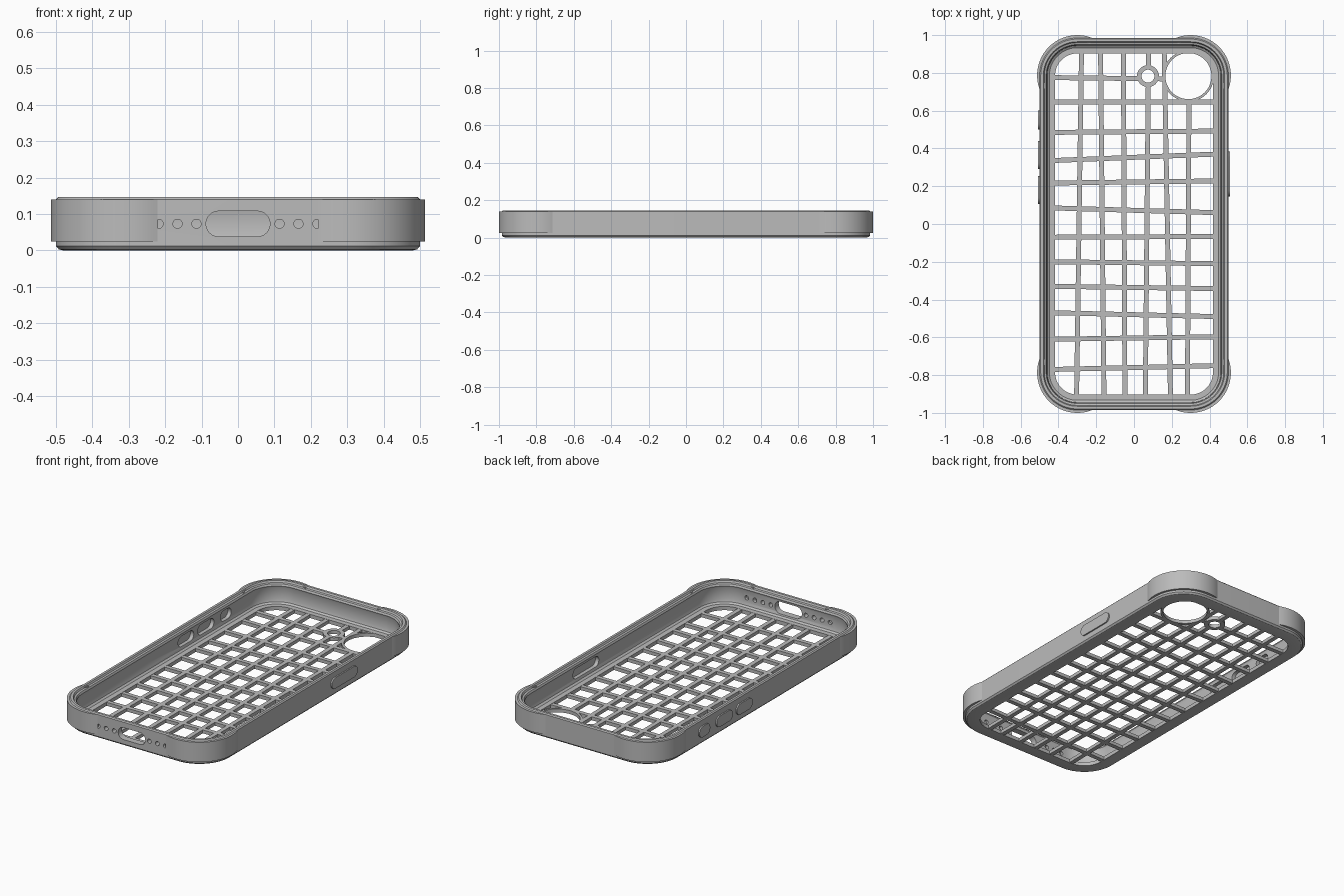
import bpy, bmesh
from math import cos, sin, pi, radians
from mathutils import Vector

cube = bpy.data.objects.get("Cube")
if cube:
    bpy.data.objects.remove(cube, do_unlink=True)

grey = bpy.data.materials.new("case_grey")
grey.use_nodes = True
COLOUR = (0.5, 0.5, 0.5, 1)
grey.diffuse_color = COLOUR
grey.node_tree.nodes["Principled BSDF"].inputs["Base Color"].default_value = COLOUR

CX, CY, R = 0.30, 0.785, 0.20      # corner centres and outer corner radius


def finish(name, bm):
    bmesh.ops.recalc_face_normals(bm, faces=bm.faces)
    mesh = bpy.data.meshes.new(name)
    bm.to_mesh(mesh)
    bm.free()
    mesh.materials.append(grey)
    ob = bpy.data.objects.new(name, mesh)
    bpy.context.collection.objects.link(ob)
    return ob


def activate(ob):
    bpy.ops.object.select_all(action='DESELECT')
    ob.select_set(True)
    bpy.context.view_layer.objects.active = ob


def smooth(ob):
    activate(ob)
    bpy.ops.object.shade_smooth_by_angle(angle=radians(25))


def cut(ob, cutter):
    cutter.hide_render = True
    mod = ob.modifiers.new("cut", 'BOOLEAN')
    mod.operation, mod.solver, mod.object = 'DIFFERENCE', 'EXACT', cutter
    mod.use_self = True
    activate(ob)
    bpy.ops.object.modifier_apply(modifier=mod.name)
    bpy.data.objects.remove(cutter, do_unlink=True)


def prism(bm, points, direction):
    d = Vector(direction)
    a = [bm.verts.new(p) for p in points]
    b = [bm.verts.new(Vector(p) + d) for p in points]
    n = len(a)
    bm.faces.new(a[::-1])
    bm.faces.new(b)
    for i in range(n):
        j = (i + 1) % n
        bm.faces.new((a[i], a[j], b[j], b[i]))


def arc(x, y, r, start, end, steps):
    return [(x + r * cos(start + (end - start) * i / steps),
             y + r * sin(start + (end - start) * i / steps)) for i in range(steps + 1)]


def disc(bm, x, y, r, z, height, steps=48):
    prism(bm, [(*p, z) for p in arc(x, y, r, 0, 2 * pi, steps)[:-1]], (0, 0, height))


def capsule(centre, z, half, r):
    """Pill outline along a horizontal axis, as (along, z) pairs."""
    run = half - r
    return (arc(centre + run, z, r, -pi / 2, pi / 2, 12)
            + arc(centre - run, z, r, pi / 2, 3 * pi / 2, 12))


# Case shell: wall and floor frame swept round a rounded rectangle
profile = [(0.02, 0), (0.008, 0.003), (0, 0.012), (0, 0.14), (0.006, 0.146),
           (0.02, 0.146), (0.025, 0.136), (0.035, 0.133), (0.04, 0.122), (0.036, 0.112),
           (0.036, 0.045), (0.041, 0.03), (0.052, 0.022), (0.082, 0.022), (0.082, 0)]
bm = bmesh.new()
rings = []
for inset, z in profile:
    outline = []
    for k, (sx, sy) in enumerate([(1, 1), (-1, 1), (-1, -1), (1, -1)]):
        outline += arc(sx * CX, sy * CY, R - inset, k * pi / 2, (k + 1) * pi / 2, 16)
    rings.append([bm.verts.new((x, y, z)) for x, y in outline])
for i, ring in enumerate(rings):
    above = rings[(i + 1) % len(rings)]
    for j in range(len(ring)):
        k = (j + 1) % len(ring)
        bm.faces.new((ring[j], ring[k], above[k], above[j]))
shell = finish("case_shell", bm)

# Charging port, speaker holes and button pockets
buttons = [(1, 0.265, 0.12), (-1, 0.55, 0.05), (-1, 0.365, 0.075), (-1, 0.18, 0.073)]
bm = bmesh.new()
prism(bm, [(x, -1.05, z) for x, z in capsule(0, 0.073, 0.088, 0.035)], (0, 0.15, 0))
for side in (-1, 1):
    for i in range(4):
        hole = arc(side * (0.114 + 0.052 * i), 0.073, 0.0125, 0, 2 * pi, 20)[:-1]
        prism(bm, [(x, -1.05, z) for x, z in hole], (0, 0.15, 0))
for side, y, half in buttons:
    prism(bm, [(side * 0.43, a, z) for a, z in capsule(y, 0.075, half, 0.03)],
          (side * 0.056, 0, 0))
cut(shell, finish("opening_cutter", bm))
smooth(shell)

# Raised button covers
for i, (side, y, half) in enumerate(buttons):
    bm = bmesh.new()
    prism(bm, [(side * 0.492, a, z) for a, z in capsule(y, 0.075, half, 0.032)],
          (side * 0.016, 0, 0))
    smooth(finish(f"button_cover_{i + 1}", bm))

# Corner bumpers
for sx, label_x in ((1, "left"), (-1, "right")):
    for sy, label_y in ((-1, "front"), (1, "back")):
        bm = bmesh.new()
        lo, hi = radians(-22), radians(112)
        section = arc(0, 0, 0.213, lo, hi, 32) + arc(0, 0, 0.18, hi, lo, 32)
        prism(bm, [(sx * (CX + x), sy * (CY + 0.002 + y), 0.024) for x, y in section],
              (0, 0, 0.116))
        smooth(finish(f"{label_y}_{label_x}_bumper", bm))

# Back lattice: slightly crooked bars plus rings round the lens and flash
Z, H, W = 0.001, 0.02, 0.013
uprights = [(-0.304, -0.278), (-0.159, -0.177), (-0.048, -0.056),
            (0.06, 0.077), (0.193, 0.16), (0.283, 0.291)]       # x at front, x at back
crossbars = [(0.775, 0.768), (0.645, 0.645), (0.485, 0.492), (0.336, 0.37),
             (0.217, 0.228), (0.085, 0.06), (-0.07, -0.066), (-0.2, -0.21),
             (-0.33, -0.342), (-0.47, -0.49), (-0.61, -0.597), (-0.77, -0.75)]
LENS, FLASH = (0.288, 0.783), (0.074, 0.783)
bm = bmesh.new()
for i, (x0, x1) in enumerate(uprights):
    end = 0.65 if i == 5 else 0.915
    prism(bm, [(x0 - W, -0.915, Z), (x0 + W, -0.915, Z),
               (x1 + W, end, Z), (x1 - W, end, Z)], (0, 0, H))
for i, (y0, y1) in enumerate(crossbars):
    end = 0.2 if i == 0 else 0.43
    prism(bm, [(-0.43, y0 - W, Z), (end, y1 - W, Z),
               (end, y1 + W, Z), (-0.43, y0 + W, Z)], (0, 0, H))
disc(bm, *LENS, 0.135, Z, H)
disc(bm, *FLASH, 0.058, Z, H)
lattice = finish("back_lattice", bm)

bm = bmesh.new()
disc(bm, *LENS, 0.122, -0.05, 0.15)
disc(bm, *FLASH, 0.034, -0.05, 0.15)
cut(lattice, finish("lens_cutter", bm))
smooth(lattice)
